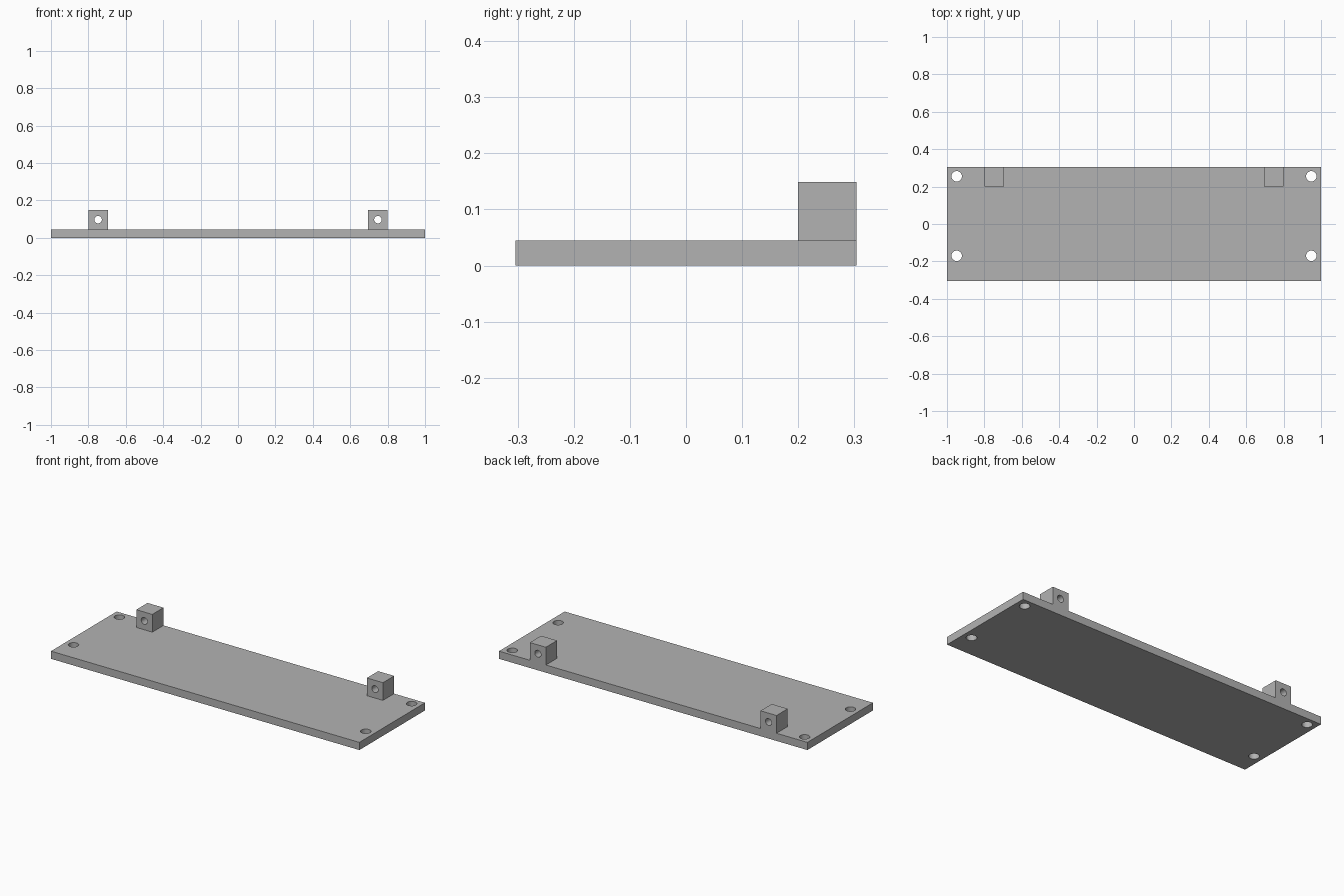
import bpy
import math

cube = bpy.data.objects.get("Cube")
if cube:
    bpy.data.objects.remove(cube, do_unlink=True)

HALF_DEPTH = 0.304   # plate half size in y
THICK = 0.045        # plate thickness
LUG = 0.104          # lug cube side
LUG_X = 0.748

grey = bpy.data.materials.new("plain grey")
grey.use_nodes = True
colour = (0.45, 0.45, 0.45, 1)
grey.diffuse_color = colour
grey.node_tree.nodes["Principled BSDF"].inputs["Base Color"].default_value = colour


def box(name, size, centre):
    bpy.ops.mesh.primitive_cube_add(size=1, location=centre)
    ob = bpy.context.object
    ob.name = name
    ob.scale = size
    bpy.ops.object.transform_apply(location=False, rotation=False, scale=True)
    ob.data.materials.append(grey)
    return ob


def drill(ob, centre, radius, tilt=0):
    """Cut a round through-hole, along z or tilted to run along y."""
    bpy.ops.mesh.primitive_cylinder_add(vertices=32, radius=radius, depth=0.3,
                                        location=centre, rotation=(tilt, 0, 0))
    cutter = bpy.context.object
    cutter.hide_render = True
    cutter.data.materials.append(grey)
    mod = ob.modifiers.new("hole", 'BOOLEAN')
    mod.operation = 'DIFFERENCE'
    mod.solver = 'EXACT'
    mod.object = cutter
    bpy.ops.object.select_all(action='DESELECT')
    bpy.context.view_layer.objects.active = ob
    ob.select_set(True)
    bpy.ops.object.modifier_apply(modifier=mod.name)
    bpy.data.objects.remove(cutter, do_unlink=True)
    bpy.ops.object.shade_smooth_by_angle(angle=math.radians(30))


# Base plate with four corner screw holes
plate = box("base_plate", (2, 2 * HALF_DEPTH, THICK), (0, 0, THICK / 2))
for x in (-0.948, 0.948):
    for y in (-0.17, 0.255):
        drill(plate, (x, y, THICK / 2), 0.028)

# Pair of drilled lugs along the back edge
for side, name in ((1, "left_lug"), (-1, "right_lug")):
    centre = (side * LUG_X, HALF_DEPTH - LUG / 2, THICK + LUG / 2)
    lug = box(name, (LUG, LUG, LUG), centre)
    drill(lug, centre, 0.02, math.pi / 2)
